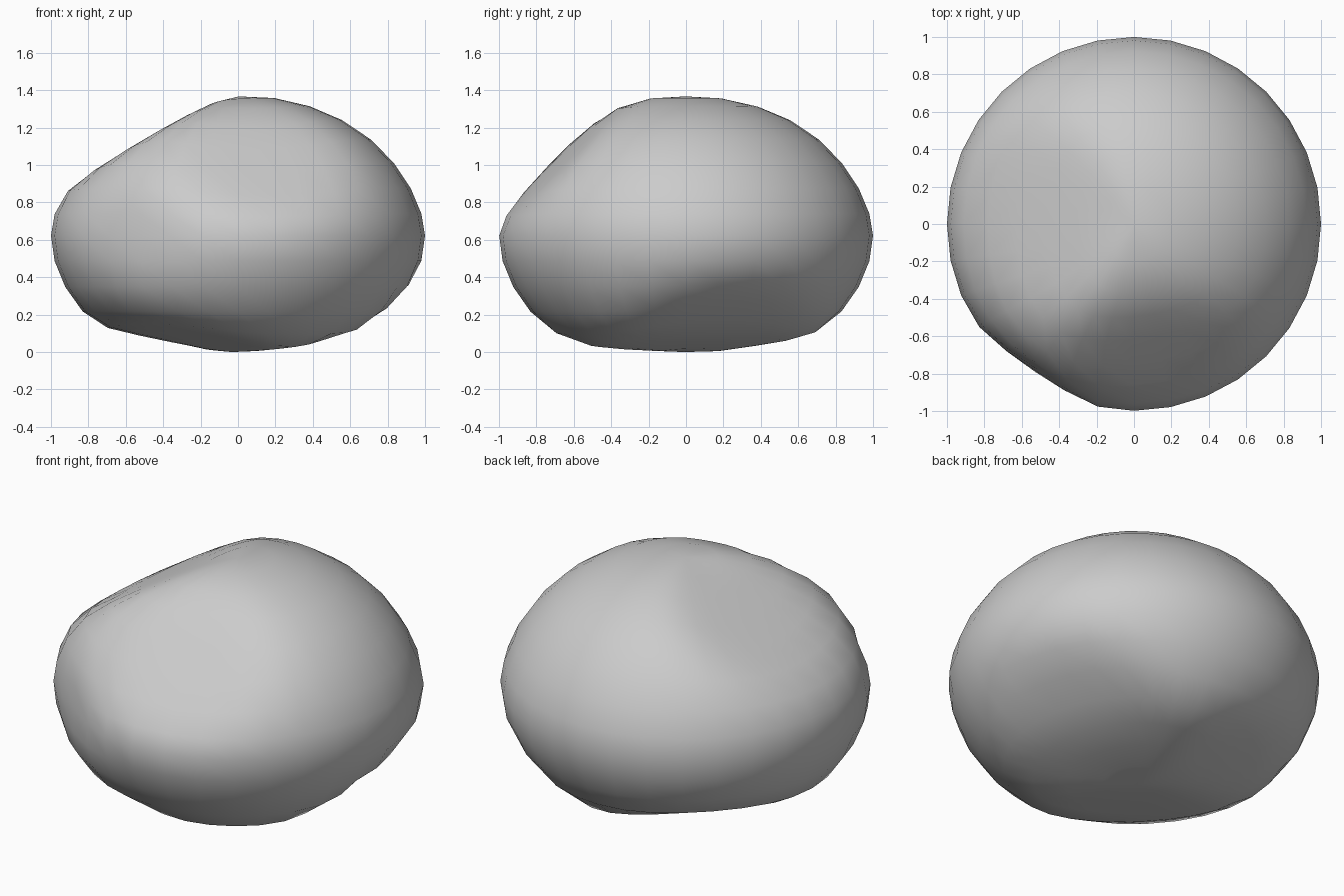
import bpy, bmesh, math
from mathutils import Vector

if "Cube" in bpy.data.objects:
    bpy.data.objects.remove(bpy.data.objects["Cube"])

# Worn flats: direction, distance from the centre (unit sphere), edge softness
FLATS = [
    ((-.58, .04, .80), .85, .035),    # upper left slope
    ((.12, -.77, .62), .875, .035),   # upper front slope
    ((.62, .24, -.76), .86, .03),     # lower right undercut
    ((.27, .10, -.96), .81, .02),     # underside, right
    ((-.22, -.20, -.96), .81, .02),   # underside, front left
    ((-.30, .28, -.90), .84, .03),    # underside, back left
    ((-.56, -.82, .05), .945, .02),   # front left corner
]


def soft_cut(p, direction, dist, soft):
    d = Vector(direction).normalized()
    t = (p.dot(d) - dist) / soft
    push = soft * math.log1p(math.exp(t)) if t > -6 else 0
    return p - d * push


# Boulder: squashed sphere with soft flats, narrowing away from its middle
bm = bmesh.new()
bmesh.ops.create_uvsphere(bm, u_segments=32, v_segments=16, radius=1)
for v in bm.verts:
    p = v.co.copy()
    pinch = 1 - (.32 if p.z > 0 else .12) * (1 - abs(p.z)) ** 2
    for flat in FLATS:
        p = soft_cut(p, *flat)
    v.co = Vector((p.x, p.y, p.z * .75 * pinch))

# Stand it on the ground
low = min(v.co.z for v in bm.verts)
for v in bm.verts:
    v.co.z -= low
for f in bm.faces:
    f.smooth = True
mesh = bpy.data.meshes.new("boulder")
bm.to_mesh(mesh)
bm.free()
boulder = bpy.data.objects.new("boulder", mesh)
bpy.context.collection.objects.link(boulder)
